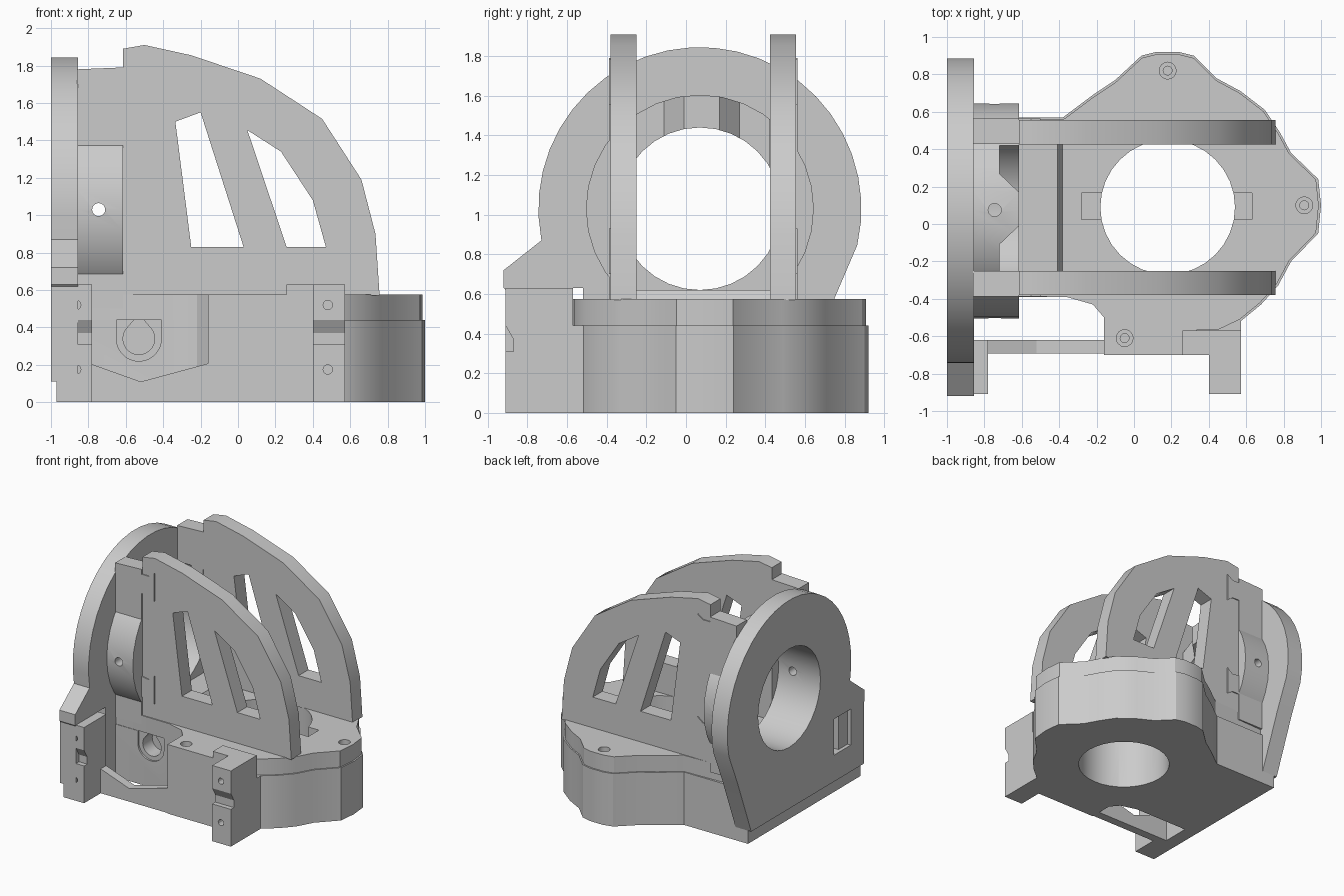
import bpy, bmesh, math
from mathutils import Vector

if "Cube" in bpy.data.objects:
    bpy.data.objects.remove(bpy.data.objects["Cube"])

grey = bpy.data.materials.new("light grey plastic")
grey.use_nodes = True
COL = (0.6, 0.6, 0.6, 1)
grey.diffuse_color = COL
grey.node_tree.nodes["Principled BSDF"].inputs["Base Color"].default_value = COL

PLACE = {"x": lambda p, d: (d, p[0], p[1]),
         "y": lambda p, d: (p[0], d, p[1]),
         "z": lambda p, d: (p[0], p[1], d)}


def prism(name, axis, pts, a, b):
    """Extrude a 2D outline along an axis from a to b."""
    bm = bmesh.new()
    face = bm.faces.new([bm.verts.new(PLACE[axis](p, a)) for p in pts])
    ext = bmesh.ops.extrude_face_region(bm, geom=[face])
    move = Vector(PLACE[axis]((0, 0), b - a))
    bmesh.ops.translate(bm, vec=move,
                        verts=[v for v in ext["geom"] if isinstance(v, bmesh.types.BMVert)])
    bmesh.ops.recalc_face_normals(bm, faces=bm.faces)
    me = bpy.data.meshes.new(name)
    bm.to_mesh(me)
    bm.free()
    me.materials.append(grey)
    ob = bpy.data.objects.new(name, me)
    bpy.context.collection.objects.link(ob)
    return ob


def box(name, x0, x1, y0, y1, z0, z1):
    return prism(name, "z", [(x0, y0), (x1, y0), (x1, y1), (x0, y1)], z0, z1)


def circle(cx, cy, r, n=32, start=0, end=360):
    full = end - start == 360
    steps = n if full else n + 1
    return [(cx + r * math.cos(math.radians(start + (end - start) * i / n)),
             cy + r * math.sin(math.radians(start + (end - start) * i / n)))
            for i in range(steps)]


def cut(ob, cutters):
    """Subtract each cutter from the part, then delete the cutters."""
    bpy.context.view_layer.objects.active = ob
    for c in cutters:
        c.hide_render = True
        m = ob.modifiers.new("cut", "BOOLEAN")
        m.operation, m.solver, m.object = "DIFFERENCE", "EXACT", c
        bpy.ops.object.modifier_apply(modifier=m.name)
        bpy.data.objects.remove(c)


CY, CZ, BORE = 0.07, 1.03, 0.41          # axis of the upright ring
HX, HY, HR = 0.18, 0.09, 0.36            # round opening in the base


def bore():
    return prism("cutter", "x", circle(CY, CZ, BORE), -1.1, -0.6)


def side_hole():
    return prism("cutter", "y", circle(-0.745, 1.03, 0.035, 16), -0.8, 0.9)


def base_hole():
    return prism("cutter", "z", circle(HX, HY, HR), -0.1, 0.8)


def keyways():
    return [box("cutter", x0, x1, 0.025, 0.165, 0.38, 0.8)
            for x0, x1 in ((-0.28, -0.1), (0.45, 0.63))]


# Lobed outline shared by the lower base and its lid, back left round to the front
lobes = [(-0.38, 0.57), (-0.22, 0.69), (-0.1, 0.77), (0.04, 0.9), (0.12, 0.92),
         (0.24, 0.92), (0.32, 0.9), (0.44, 0.78), (0.57, 0.71), (0.70, 0.61),
         (0.78, 0.49), (0.84, 0.38), (0.985, 0.24), (1.0, 0.1), (0.985, -0.05),
         (0.84, -0.2), (0.77, -0.33), (0.68, -0.43), (0.57, -0.52)]
front = [(-0.16, -0.70), (-0.16, -0.5), (-0.22, -0.43), (-0.36, -0.39)]
lid_lobes = [(HX + (x - HX) * 0.985, HY + (y - HY) * 0.985) for x, y in lobes]

# Lower base with opening and a blind teardrop socket in the front left wall
base = prism("lower_base", "z", [(-0.97, 0.57)] + lobes
             + [(0.4, -0.57), (0.4, -0.70)] + front + [(-0.97, -0.39)], 0, 0.44)
tear = circle(-0.53, 0.34, 0.085, 20, 140, 400) + [(-0.53, 0.47)]
cut(base, [base_hole()] + keyways()
    + [prism("cutter", "y", circle(-0.53, 0.34, 0.12, 24, 180, 360)
             + [(-0.41, 0.5), (-0.65, 0.5)], -0.5, -0.375),
       prism("cutter", "y", tear, -0.5, -0.25)])

# Lid with countersunk screw holes
lid = prism("base_lid", "z", [(-0.87, 0.545)] + lid_lobes
            + [(0.45, -0.565), (0.26, -0.57), (0.26, -0.70)] + front
            + [(-0.87, -0.385)], 0.44, 0.575)
cut(lid, [base_hole()] + keyways())
for x, y in ((0.18, 0.82), (0.91, 0.1), (-0.05, -0.61)):
    cut(lid, [prism("cutter", "z", circle(x, y, 0.045, 16), 0.53, 0.7),
              prism("cutter", "z", circle(x, y, 0.024, 12), 0.46, 0.6)])

# Raised block between the arms, ahead of the ring
block = prism("raised_block", "y", [(-0.87, 0.5), (-0.38, 0.5), (-0.38, 0.57),
                                    (-0.41, 0.62), (-0.87, 0.62)], -0.26, 0.43)

# Upright ring plate with feet down to the base and a side flange
plate_pts = (circle(CY, CZ, 0.815, 25, -13, 191)
             + [(-0.73, 0.87), (-0.92, 0.72), (-0.92, 0.63), (-0.91, 0.62),
                (-0.91, 0.11), (0.57, 0.11), (0.75, 0.58)])
plate = prism("ring_plate", "x", plate_pts, -1.0, -0.855)
cut(plate, [bore(), box("cutter", -1.1, -0.8, -0.74, -0.52, 0.33, 0.63)])
box("plate_foot", -0.97, -0.855, -0.91, 0.57, 0, 0.12)

# Bearing collar; its upper rim steps back either side of a centre tab
collar = prism("bearing_collar", "x", circle(CY, CZ, 0.575), -0.86, -0.615)
cut(collar, [bore(), side_hole()])
for s in (-1, 1):
    rim = [(-0.5, 0.08 + s * 0.08), (-0.615, 0.08 + s * 0.09), (-0.72, 0.08 + s * 0.19),
           (-0.72, 0.085 + s * 0.335), (-0.5, 0.085 + s * 0.335)]
    cut(collar, [prism("cutter", "z", rim, 1.1, 1.8)])
cut(collar, [prism("cutter", "z", circle(-0.745, 0.075, 0.035, 16), 1.2, 1.8)])

# Two curved side arms with window openings, and dovetailed brackets behind them
arm_pts = [(-0.615, 0.57), (-0.615, 1.89), (-0.5, 1.91), (-0.25, 1.855), (0.12, 1.73),
           (0.45, 1.515), (0.66, 1.19), (0.735, 0.9), (0.757, 0.57)]
windows = [[(-0.335, 1.5), (-0.2, 1.55), (0.03, 0.83), (-0.25, 0.83)],
           [(0.05, 1.455), (0.23, 1.34), (0.4, 1.08), (0.47, 0.83), (0.26, 0.83)]]
bracket_pts = [(-0.86, 0.5), (-0.86, 1.78), (-0.615, 1.79), (-0.615, 1.75), (-0.55, 1.75),
               (-0.5, 1.785), (-0.5, 1.555), (-0.55, 1.59), (-0.615, 1.59),
               (-0.615, 0.9), (-0.55, 0.89), (-0.5, 0.93), (-0.5, 0.7),
               (-0.55, 0.73), (-0.615, 0.73), (-0.615, 0.5)]
for side, y0, y1, out in (("right", -0.38, -0.25, -1), ("left", 0.425, 0.555, 1)):
    arm = prism(side + "_arm", "y", arm_pts, y0, y1)
    cut(arm, [prism("cutter", "y", w, y0 - 0.1, y1 + 0.1) for w in windows])
    b0, b1 = (y0 - 0.008, y1 - 0.002) if out < 0 else (y0 + 0.002, y1 + 0.008)
    bracket = prism(side + "_bracket", "y", bracket_pts, b0, b1)
    cut(bracket, [bore(), side_hole()])

# Front mounting legs, grooved across the front, with screw holes
for side, x0, x1, hx, back in (("right", -0.97, -0.78, -0.865, -0.62),
                               ("left", 0.4, 0.572, 0.48, -0.48)):
    upper = min(back, -0.57)
    leg = prism(side + "_leg", "x",
                [(-0.91, 0), (-0.91, 0.31), (-0.87, 0.31), (-0.87, 0.37), (-0.91, 0.44),
                 (-0.91, 0.63), (upper, 0.63), (upper, 0.44), (back, 0.44), (back, 0)]
                if back > upper else
                [(-0.91, 0), (-0.91, 0.31), (-0.87, 0.31), (-0.87, 0.37), (-0.91, 0.44),
                 (-0.91, 0.63), (back, 0.63), (back, 0)], x0, x1)
    cut(leg, [prism("cutter", "y", circle(hx, z, 0.025, 12), -1, -0.75)
              for z in (0.175, 0.52)])
box("leg_shoulder", 0.26, 0.41, -0.70, -0.57, 0.44, 0.63)

# Low front rail with a shallow V top
prism("front_rail", "y", [(-0.8, 0), (-0.8, 0.21), (-0.52, 0.11), (-0.15, 0.21),
                          (-0.15, 0)], -0.692, -0.62)

# Smooth shading with sharp edges kept
for ob in bpy.context.scene.objects:
    ob.select_set(ob.type == "MESH")
bpy.context.view_layer.objects.active = base
bpy.ops.object.shade_smooth_by_angle(angle=math.radians(25))
